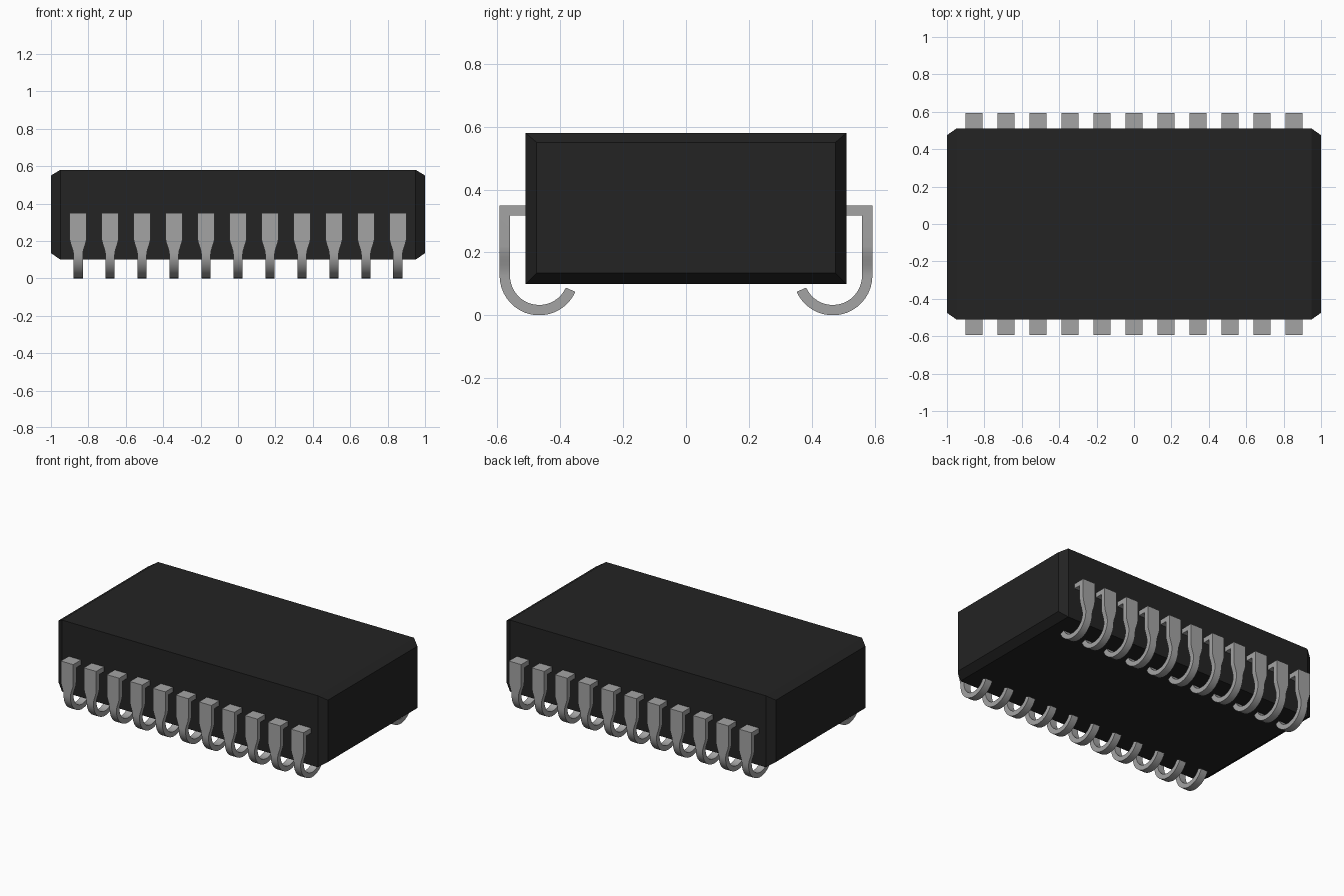
import bpy, bmesh, math

cube = bpy.data.objects.get("Cube")
if cube:
    bpy.data.objects.remove(cube, do_unlink=True)


def material(name, rgb, rough, metal=0.0):
    m = bpy.data.materials.new(name)
    m.use_nodes = True
    m.diffuse_color = (*rgb, 1)
    b = m.node_tree.nodes["Principled BSDF"]
    b.inputs["Base Color"].default_value = (*rgb, 1)
    b.inputs["Roughness"].default_value = rough
    b.inputs["Metallic"].default_value = metal
    return m


black = material("black plastic", (0.017, 0.017, 0.017), 0.6)
metal = material("grey metal", (0.37, 0.37, 0.37), 0.4)


def loft(name, rings, mat):
    """Bridge four-cornered rings and cap both ends."""
    bm = bmesh.new()
    loops = [[bm.verts.new(p) for p in ring] for ring in rings]
    for a, b in zip(loops, loops[1:]):
        for i in range(4):
            j = (i + 1) % 4
            bm.faces.new((a[i], a[j], b[j], b[i]))
    bm.faces.new(loops[0])
    bm.faces.new(loops[-1])
    bmesh.ops.recalc_face_normals(bm, faces=bm.faces)
    mesh = bpy.data.meshes.new(name)
    bm.to_mesh(mesh)
    bm.free()
    mesh.materials.append(mat)
    return mesh


def add(name, mesh):
    ob = bpy.data.objects.new(name, mesh)
    bpy.context.collection.objects.link(ob)
    return ob


# Package body: a box whose two ends are bevelled all round
def section(x, y, z0, z1):
    return [(x, -y, z0), (x, y, z0), (x, y, z1), (x, -y, z1)]


body = loft("package_body", [
    section(-1.0, 0.475, 0.135, 0.55), section(-0.95, 0.51, 0.10, 0.58),
    section(0.95, 0.51, 0.10, 0.58), section(1.0, 0.475, 0.135, 0.55)], black)
add("package_body", body)

# J-shaped pin: shoulder, tapering shank, then a curled foot
WIDE, NARROW = 0.046, 0.025
R_OUT, R_IN, CY, CZ = 0.126, 0.093, 0.467, 0.126
OUT, INN = CY + R_OUT, CY + R_IN


def pin_ring(w, outer, inner):
    (yo, zo), (yi, zi) = outer, inner
    return [(-w, yo, zo), (w, yo, zo), (w, yi, zi), (-w, yi, zi)]


rings = [pin_ring(WIDE, (0.50, 0.35), (0.50, 0.317)),
         pin_ring(WIDE, (OUT, 0.35), (INN, 0.317))]
for i in range(9):
    t = i / 8
    z = 0.22 + (CZ - 0.22) * t
    w = WIDE + (NARROW - WIDE) * t * t * (3 - 2 * t)
    rings.append(pin_ring(w, (OUT, z), (INN, z)))
for i in range(1, 19):
    a = -math.radians(156) * i / 18
    c, s = math.cos(a), math.sin(a)
    rings.append(pin_ring(NARROW, (CY + R_OUT * c, CZ + R_OUT * s),
                          (CY + R_IN * c, CZ + R_IN * s)))
pin = loft("pin", rings, metal)

# Eleven pins along each long side
pins = []
for side, turn in (("back", 0), ("front", math.pi)):
    for i in range(11):
        ob = add(f"{side}_pin_{i + 1}", pin)
        ob.location.x = (i - 5) * 0.171
        ob.rotation_euler.z = turn
        pins.append(ob)

# Smooth the curved foot while keeping the strip's edges sharp
bpy.ops.object.select_all(action="DESELECT")
pins[0].select_set(True)
bpy.context.view_layer.objects.active = pins[0]
bpy.ops.object.shade_smooth_by_angle(angle=math.radians(30))
